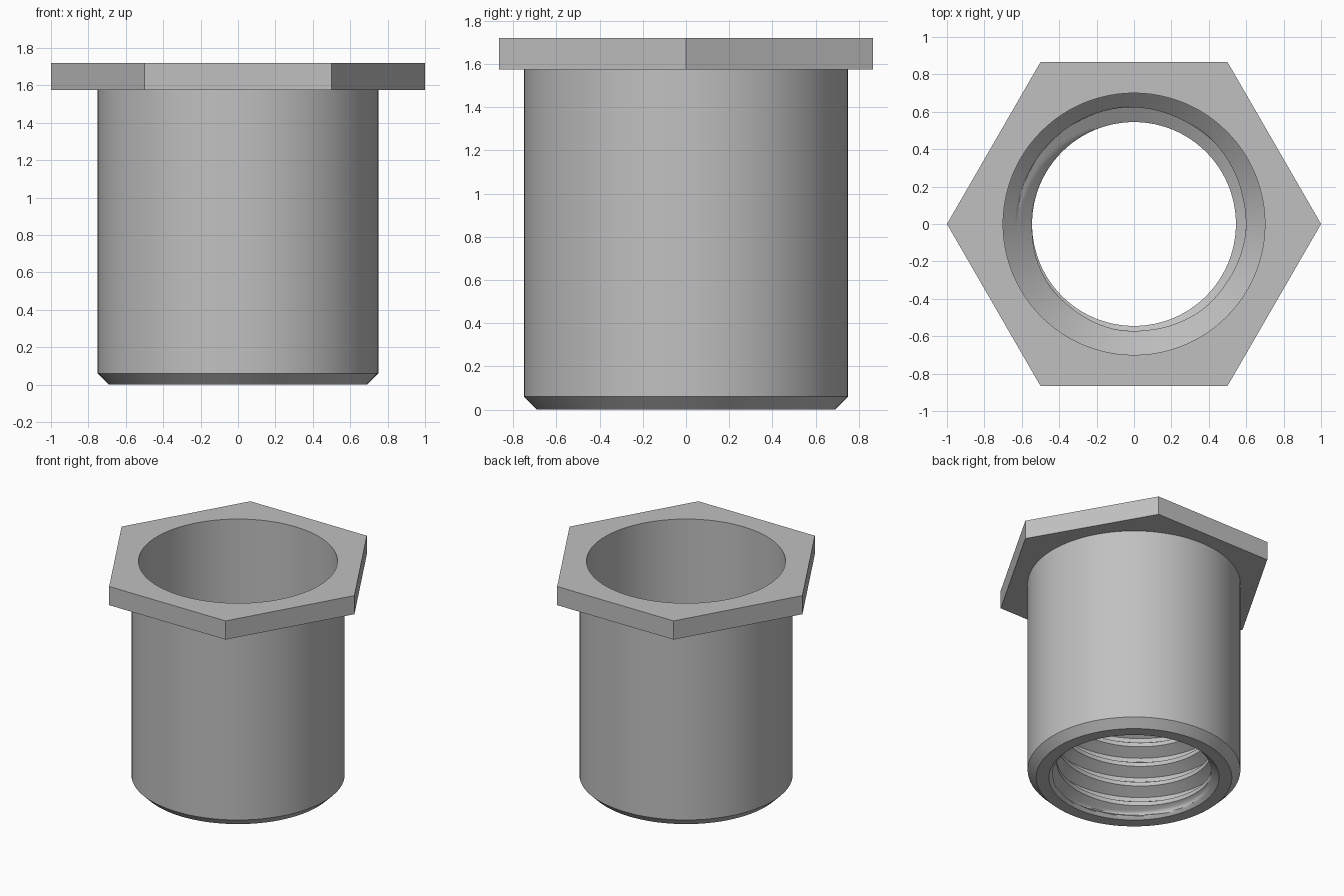
import bpy, bmesh, math

if "Cube" in bpy.data.objects:
    bpy.data.objects.remove(bpy.data.objects["Cube"], do_unlink=True)

SEGS = 96
HEIGHT, FLANGE_Z = 1.72, 1.575
BARREL_R, BORE_R, CREST_R, ENTRY_R = 0.75, 0.70, 0.545, 0.60
PITCH, DEPTH, ROWS = 0.16, 0.08, 20
SEAT_Z = 0.86          # where the thread section opens into the plain bore

steel = bpy.data.materials.new("steel grey")
steel.use_nodes = True
colour = (0.53, 0.53, 0.53, 1)
steel.diffuse_color = colour
steel.node_tree.nodes["Principled BSDF"].inputs["Base Color"].default_value = colour


def circle(r, z):
    return lambda a: (r, z)


def hexagon(apothem, z):
    sector = math.pi / 3
    return lambda a: (apothem / math.cos(a % sector - sector / 2), z)


def clamp(v, low=0.0, high=1.0):
    return max(low, min(high, v))


def thread_row(index):
    """One row of the helical thread, cut off by the entry and seat cones."""
    def point(a):
        turn = a / math.tau
        z = clamp((index / ROWS + turn) * PITCH, 0, SEAT_Z)
        t = (z / PITCH - turn) % 1
        ridge = clamp((1 - abs(2 * t - 1) - 0.2) / 0.6)
        fade = clamp(z / 0.06)
        r = max(CREST_R + DEPTH * ridge * fade, ENTRY_R - z, BORE_R - (SEAT_Z - z))
        return min(r, BORE_R), z
    return point


def skin(name, rings):
    """Join consecutive rings into a smooth surface with sharp edges."""
    bm = bmesh.new()
    columns = []
    for i in range(SEGS + 1):
        a = math.tau * i / SEGS
        column = []
        for ring in rings:
            r, z = ring(a)
            column.append(bm.verts.new((r * math.cos(a), r * math.sin(a), z)))
        columns.append(column)
    for left, right in zip(columns, columns[1:]):
        for j in range(len(rings) - 1):
            bm.faces.new((left[j], right[j], right[j + 1], left[j + 1]))
    bmesh.ops.remove_doubles(bm, verts=bm.verts[:], dist=0.00005)
    mesh = bpy.data.meshes.new(name)
    bm.to_mesh(mesh)
    bm.free()
    mesh.materials.append(steel)
    obj = bpy.data.objects.new(name, mesh)
    bpy.context.collection.objects.link(obj)
    bpy.ops.object.select_all(action="DESELECT")
    obj.select_set(True)
    bpy.context.view_layer.objects.active = obj
    bpy.ops.object.shade_smooth_by_angle(angle=math.radians(30))
    return obj


# Barrel with flat foot and chamfered lower edge
skin("barrel", [circle(ENTRY_R, 0), circle(0.69, 0),
                circle(BARREL_R, 0.06), circle(BARREL_R, FLANGE_Z)])

# Hexagonal flange
apothem = math.cos(math.pi / 6)
skin("hex_flange", [circle(BARREL_R, FLANGE_Z), hexagon(apothem, FLANGE_Z),
                    hexagon(apothem, HEIGHT), circle(BORE_R, HEIGHT)])

# Plain upper bore
skin("upper_bore", [circle(BORE_R, HEIGHT), circle(BORE_R, SEAT_Z)])

# Threaded lower bore, built from the top down so it faces inward
top_row = math.ceil(SEAT_Z / PITCH * ROWS)
skin("threaded_bore", [thread_row(i) for i in range(top_row, -ROWS - 1, -1)])
